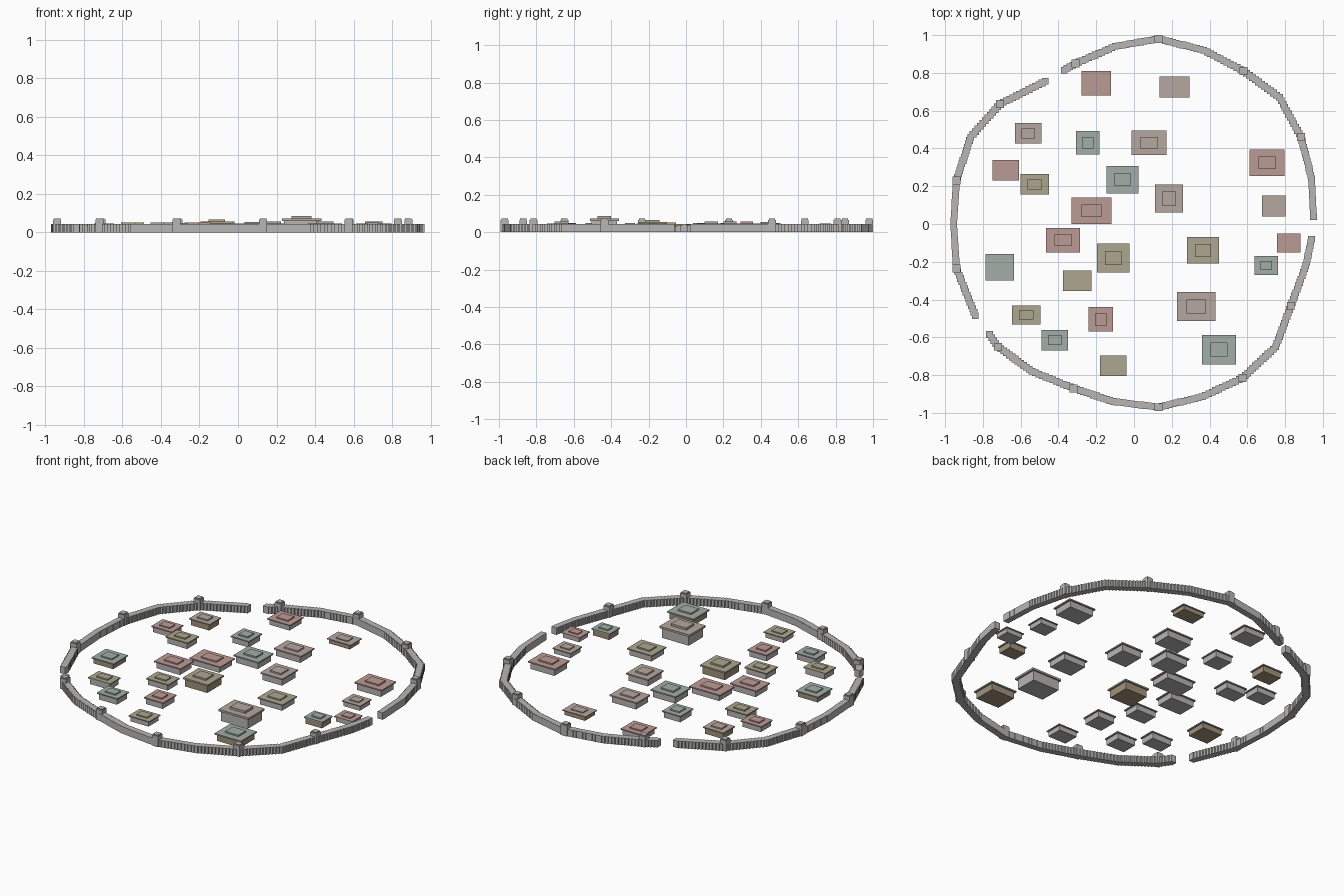
import bpy, math
from mathutils import Vector

if "Cube" in bpy.data.objects:
    bpy.data.objects.remove(bpy.data.objects["Cube"])


def material(name, rgb):
    m = bpy.data.materials.new(name)
    m.diffuse_color = (*rgb, 1)
    m.use_nodes = True
    m.node_tree.nodes["Principled BSDF"].inputs["Base Color"].default_value = m.diffuse_color
    return m


STONE = material("stone", (0.48, 0.47, 0.46))
TIMBER = material("timber_wall", (0.36, 0.29, 0.20))
RED = material("red_roof", (0.50, 0.33, 0.30))
BROWN = material("brown_roof", (0.47, 0.39, 0.35))
GREEN = material("green_roof", (0.36, 0.42, 0.38))
OLIVE = material("olive_roof", (0.42, 0.38, 0.28))


def boxes(name, items, mat):
    """One mesh from many boxes given as (x, y, z0, z1, width, depth)."""
    verts, faces = [], []
    for x, y, z0, z1, w, d in items:
        n = len(verts)
        for z in (z0, z1):
            for sx, sy in ((-1, -1), (1, -1), (1, 1), (-1, 1)):
                verts.append((x + sx * w / 2, y + sy * d / 2, z))
        faces += [(n + 3, n + 2, n + 1, n), (n + 4, n + 5, n + 6, n + 7)]
        for i in range(4):
            j = (i + 1) % 4
            faces.append((n + i, n + j, n + 4 + j, n + 4 + i))
    me = bpy.data.meshes.new(name)
    me.from_pydata(verts, [], faces)
    me.materials.append(mat)
    ob = bpy.data.objects.new(name, me)
    bpy.context.collection.objects.link(ob)
    return ob


def wall_run(number, run, first_tower):
    """A run of small stone blocks, with a tower on every second point."""
    blocks, towers = [], []
    for a, b in zip(run, run[1:]):
        a, b = Vector(a), Vector(b)
        n = max(1, math.ceil((b - a).length / 0.02))
        for i in range(n):
            p = a.lerp(b, i / n)
            blocks.append((p.x, p.y, 0, .043, .035, .035))
    blocks.append((*run[-1], 0, .043, .035, .035))
    for x, y in run[first_tower:-1:2]:
        towers.append((x, y, 0, .066, .042, .042))
        towers.append((x, y, .066, .072, .034, .034))
    boxes(f"city_wall_{number}", blocks, STONE)
    boxes(f"wall_towers_{number}", towers, STONE)


def house(name, x, y, w, d, h, roof, wall=STONE):
    """Body, overhanging roof slab and a small raised cap."""
    boxes(name + "_body", [(x, y, 0, h * .7, w * .88, d * .88)], wall)
    boxes(name + "_roof", [(x, y, h * .7, h * .84, w, d),
                           (x, y, h * .84, h, w * .5, d * .48)], roof)


# City wall, split by three gates
wall_run(1, [(-.37, .815), (-.31, .85), (-.1, .94), (.13, .98), (.37, .92),
             (.58, .81), (.77, .67), (.885, .46), (.94, .24), (.95, .04)], 1)
wall_run(2, [(.94, -.08), (.91, -.22), (.83, -.435), (.75, -.65), (.575, -.815),
             (.36, -.915), (.13, -.97), (-.11, -.94), (-.32, -.87), (-.54, -.78),
             (-.72, -.65), (-.765, -.585)], 2)
wall_run(3, [(-.84, -.485), (-.94, -.235), (-.955, 0), (-.94, .23),
             (-.865, .46), (-.71, .635), (-.47, .755)], 1)

# Northern houses
house("north_house_1", -.2, .745, .155, .13, .045, RED)
house("north_house_2", .215, .725, .16, .11, .036, BROWN, TIMBER)
house("north_house_3", -.245, .43, .125, .125, .05, GREEN)
house("north_house_4", .08, .43, .185, .13, .055, BROWN)

# Western houses
house("west_house_1", -.56, .48, .14, .11, .05, BROWN, TIMBER)
house("west_house_2", -.68, .285, .14, .11, .045, RED)
house("west_house_3", -.525, .21, .15, .11, .05, OLIVE)
house("west_house_4", -.71, -.23, .15, .14, .045, GREEN, TIMBER)

# Houses in the middle
house("middle_house_1", -.06, .235, .17, .145, .056, GREEN)
house("middle_house_2", .185, .135, .15, .15, .056, BROWN)
house("middle_house_3", -.225, .07, .21, .14, .05, RED)
house("middle_house_4", -.375, -.085, .18, .13, .052, RED)
house("middle_house_5", -.11, -.18, .17, .155, .066, OLIVE, TIMBER)
house("middle_house_6", .365, -.14, .17, .14, .05, OLIVE)
house("middle_house_7", -.3, -.3, .15, .11, .048, OLIVE)

# Eastern houses
house("east_house_1", .705, .325, .185, .14, .056, RED)
house("east_house_2", .74, .095, .125, .11, .04, BROWN)
house("east_house_3", .82, -.1, .125, .1, .038, RED)
house("east_house_4", .7, -.22, .125, .1, .05, GREEN, TIMBER)

# Southern houses, with the large hall
house("great_hall", .33, -.437, .205, .155, .086, BROWN)
house("south_house_1", -.57, -.482, .15, .1, .05, OLIVE)
house("south_house_2", -.175, -.505, .13, .13, .05, RED)
house("south_house_3", -.42, -.615, .14, .11, .05, GREEN)
house("south_house_4", .45, -.665, .18, .155, .056, GREEN, TIMBER)
house("south_house_5", -.11, -.75, .14, .11, .042, OLIVE)
